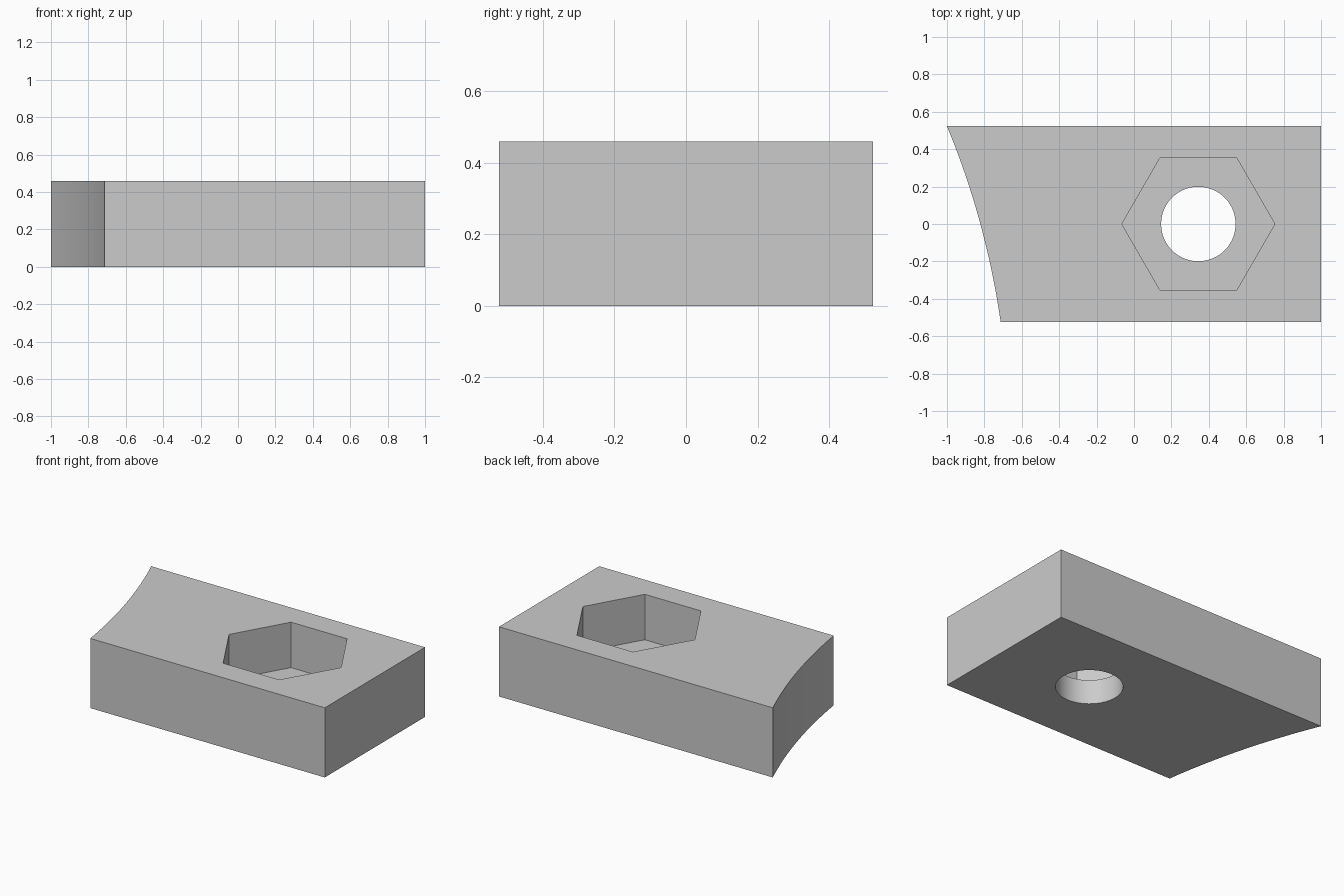
import bpy, bmesh, math
from mathutils import Vector

cube = bpy.data.objects.get("Cube")
if cube:
    bpy.data.objects.remove(cube, do_unlink=True)

HEIGHT = 0.46
HALF_Y = 0.523
HOLE_X = 0.344
POCKET_FLOOR = 0.16

grey = bpy.data.materials.new("plain_grey")
grey.use_nodes = True
colour = (0.6, 0.6, 0.6, 1)
grey.diffuse_color = colour
grey.node_tree.nodes["Principled BSDF"].inputs["Base Color"].default_value = colour


def prism(name, outline, z0, z1):
    """Extrude a flat outline from z0 up to z1."""
    bm = bmesh.new()
    base = bm.faces.new([bm.verts.new((x, y, z0)) for x, y in outline])
    top = bmesh.ops.extrude_face_region(bm, geom=[base])["geom"]
    verts = [v for v in top if isinstance(v, bmesh.types.BMVert)]
    bmesh.ops.translate(bm, verts=verts, vec=(0, 0, z1 - z0))
    bmesh.ops.recalc_face_normals(bm, faces=bm.faces)
    mesh = bpy.data.meshes.new(name)
    bm.to_mesh(mesh)
    bm.free()
    mesh.materials.append(grey)
    obj = bpy.data.objects.new(name, mesh)
    bpy.context.collection.objects.link(obj)
    return obj


def ring(radius, sides):
    return [(HOLE_X + radius * math.cos(math.tau * i / sides),
             radius * math.sin(math.tau * i / sides)) for i in range(sides)]


def arc(start, end, sagitta, steps):
    """Circular arc bulging to the left of the start-to-end direction."""
    a, b = Vector(start), Vector(end)
    chord = b - a
    normal = Vector((-chord.y, chord.x)).normalized()
    radius = chord.length ** 2 / (8 * sagitta) + sagitta / 2
    centre = (a + b) / 2 - normal * (radius - sagitta)
    half = math.asin(chord.length / 2 / radius)
    mid = math.atan2(normal.y, normal.x)
    return [(centre.x + radius * math.cos(mid + half * (1 - 2 * i / steps)),
             centre.y + radius * math.sin(mid + half * (1 - 2 * i / steps)))
            for i in range(steps + 1)]


# Block with a concave left-hand end
curved_end = arc((-1, HALF_Y), (-0.713, -HALF_Y), 0.034, 16)
block = prism("block", curved_end + [(1, -HALF_Y), (1, HALF_Y)], 0, HEIGHT)

# Hexagonal nut pocket and round bolt hole
cutters = [
    prism("nut_pocket_cutter", ring(0.409, 6), POCKET_FLOOR, HEIGHT + 0.1),
    prism("bolt_hole_cutter", ring(0.199, 64), -0.1, HEIGHT + 0.1),
]
bpy.ops.object.select_all(action="DESELECT")
bpy.context.view_layer.objects.active = block
block.select_set(True)
for cutter in cutters:
    cutter.hide_render = True
    mod = block.modifiers.new(cutter.name, "BOOLEAN")
    mod.operation = "DIFFERENCE"
    mod.solver = "EXACT"
    mod.object = cutter
    bpy.ops.object.modifier_apply(modifier=mod.name)
    bpy.data.objects.remove(cutter, do_unlink=True)

bpy.ops.object.shade_smooth_by_angle(angle=math.radians(30))
